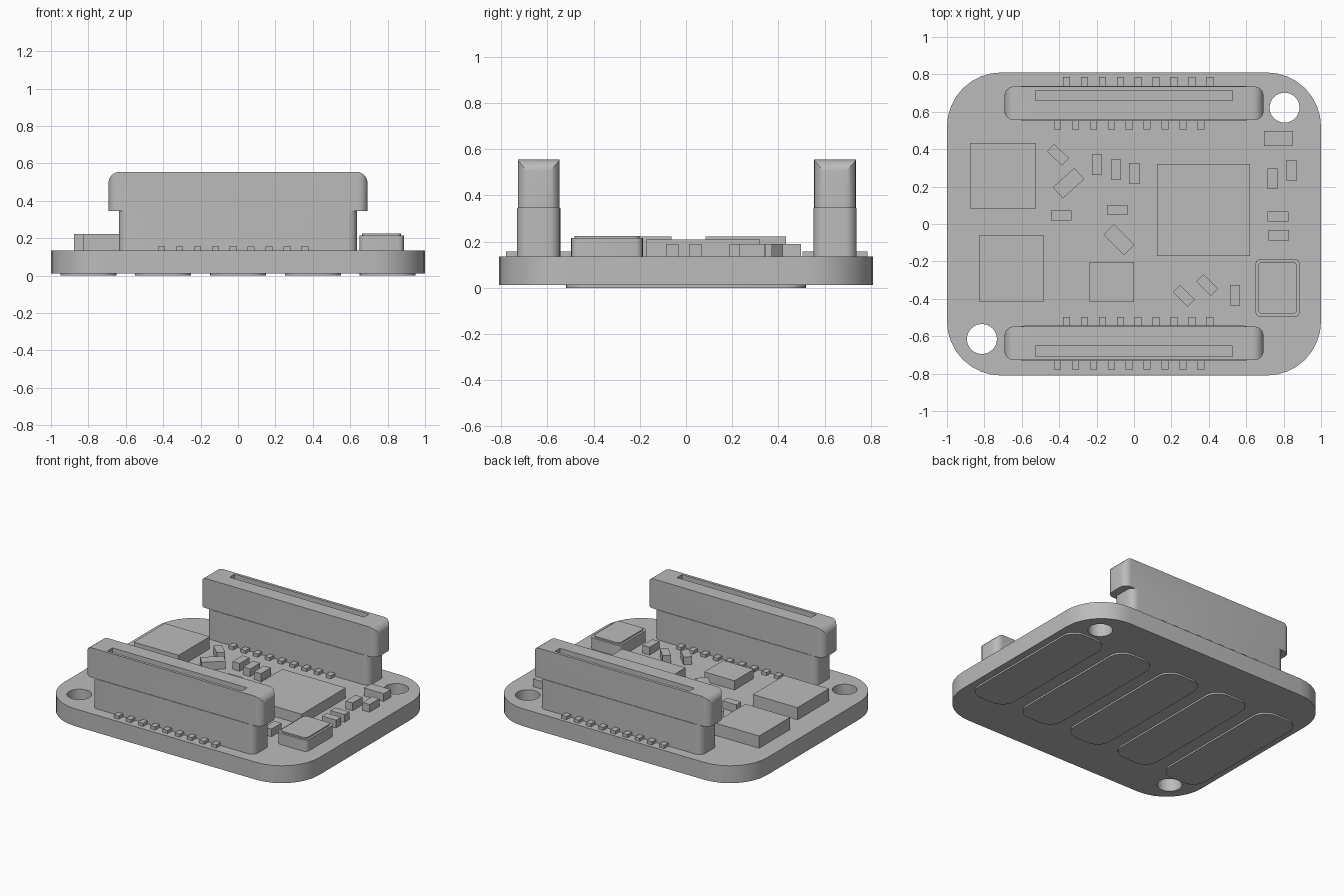
import bpy, bmesh, math
from mathutils import Matrix

if "Cube" in bpy.data.objects:
    bpy.data.objects.remove(bpy.data.objects["Cube"])

grey = bpy.data.materials.new("plain grey")
grey.use_nodes = True
grey.diffuse_color = (0.5, 0.5, 0.5, 1)
grey.node_tree.nodes["Principled BSDF"].inputs["Base Color"].default_value = (0.5, 0.5, 0.5, 1)

TOP = 0.135  # upper face of the board


def prism(name, x, y, w, d, z0, z1, r=0.0, steps=6, turn=0, smooth=False):
    """Upright block with optionally rounded vertical corners."""
    bm = bmesh.new()
    verts = []
    for k, (sx, sy) in enumerate([(1, 1), (-1, 1), (-1, -1), (1, -1)]):
        for i in range(steps + 1 if r else 1):
            a = math.radians(90 * (k + i / steps))
            verts.append(bm.verts.new((sx * (w / 2 - r) + r * math.cos(a),
                                       sy * (d / 2 - r) + r * math.sin(a), z0)))
    base = bm.faces.new(verts)
    up = bmesh.ops.extrude_face_region(bm, geom=[base])["geom"]
    bmesh.ops.translate(bm, vec=(0, 0, z1 - z0),
                        verts=[v for v in up if isinstance(v, bmesh.types.BMVert)])
    bmesh.ops.recalc_face_normals(bm, faces=bm.faces)
    bm.transform(Matrix.Translation((x, y, 0)) @ Matrix.Rotation(math.radians(turn), 4, "Z"))
    mesh = bpy.data.meshes.new(name)
    bm.to_mesh(mesh)
    bm.free()
    mesh.materials.append(grey)
    ob = bpy.data.objects.new(name, mesh)
    bpy.context.collection.objects.link(ob)
    if smooth:
        shade(ob)
    return ob


def shade(ob):
    bpy.ops.object.select_all(action="DESELECT")
    ob.select_set(True)
    bpy.context.view_layer.objects.active = ob
    bpy.ops.object.shade_smooth_by_angle(angle=math.radians(30))


def carve(ob, cutter, operation):
    """Apply a boolean and discard the cutter."""
    mod = ob.modifiers.new("carve", "BOOLEAN")
    mod.operation, mod.solver, mod.object = operation, "EXACT", cutter
    bpy.context.view_layer.objects.active = ob
    bpy.ops.object.modifier_apply(modifier=mod.name)
    bpy.data.objects.remove(cutter)


# Board with two mounting holes
board = prism("board", 0, 0, 2, 1.62, 0.012, TOP, 0.29, 8)
for x, y in [(0.805, 0.622), (-0.813, -0.615)]:
    carve(board, prism("hole_cutter", x, y, 0.16, 0.16, -0.1, 0.3, 0.0799, 8), "DIFFERENCE")
shade(board)

# Contact pads under the board
for i in range(5):
    prism(f"bottom_pad_{i + 1}", (i - 2) * 0.4, 0, 0.3, 1.04, 0, 0.012, 0.1, 6, smooth=True)

# Two tall slotted connectors with rows of pins
for label, side, y in [("front", -1, -0.638), ("rear", 1, 0.645)]:
    prism(f"{label}_connector_base", 0, y, 1.275, 0.188, TOP, 0.346, 0.05, 6, smooth=True)
    cap = prism(f"{label}_connector_cap", 0, y, 1.385, 0.18, 0.345, 0.555, 0.05, 6)
    # Round the upper ends of the cap with a prism lying along y
    rounder = prism("round_cutter", 0, 0, 1.385, 0.6, -0.4, 0.4, 0.06, 6)
    rounder.data.transform(Matrix.Translation((0, y, 0.255)) @ Matrix.Rotation(math.pi / 2, 4, "X"))
    carve(cap, rounder, "INTERSECT")
    carve(cap, prism("slot_cutter", 0, y + side * 0.042, 1.055, 0.056, 0.455, 0.7), "DIFFERENCE")
    shade(cap)
    for row, dy, start in [("back", 0.116, -0.36), ("fore", -0.116, -0.408)]:
        for i in range(9):
            prism(f"{label}_{row}_pin_{i + 1}", start + i * 0.0956, y + dy, 0.038, 0.05, TOP, 0.157)

# Large chips
prism("main_chip", 0.372, 0.074, 0.496, 0.492, TOP, 0.208)
prism("left_rear_chip", -0.7, 0.258, 0.352, 0.348, TOP, 0.222)
prism("left_front_chip", -0.655, -0.238, 0.35, 0.352, TOP, 0.222)
prism("small_chip", -0.12, -0.31, 0.238, 0.214, TOP, 0.2)

# Canned part with a raised lid
prism("can_body", 0.768, -0.342, 0.238, 0.31, TOP, 0.215, 0.03, 4, smooth=True)
prism("can_lid", 0.768, -0.342, 0.208, 0.28, 0.215, 0.224, 0.025, 4, smooth=True)

# Small surface parts: position and turn
small = [(-0.198, 0.318, 90), (-0.096, 0.289, 90), (0.002, 0.27, 90), (-0.39, 0.045, 0),
         (-0.09, 0.075, 0), (0.74, 0.243, 90), (0.842, 0.286, 90), (0.77, 0.04, 0),
         (0.775, -0.06, 0), (0.54, -0.38, 90), (-0.406, 0.37, -43), (0.267, -0.385, -45),
         (0.39, -0.327, -45)]
for i, (x, y, turn) in enumerate(small):
    prism(f"small_part_{i + 1}", x, y, 0.11, 0.055, TOP, 0.19, turn=turn)
for i, (x, y, turn) in enumerate([(0.773, 0.457, 0), (-0.35, 0.218, 42), (-0.08, -0.085, -45)]):
    prism(f"large_part_{i + 1}", x, y, 0.155, 0.08, TOP, 0.19, turn=turn)
